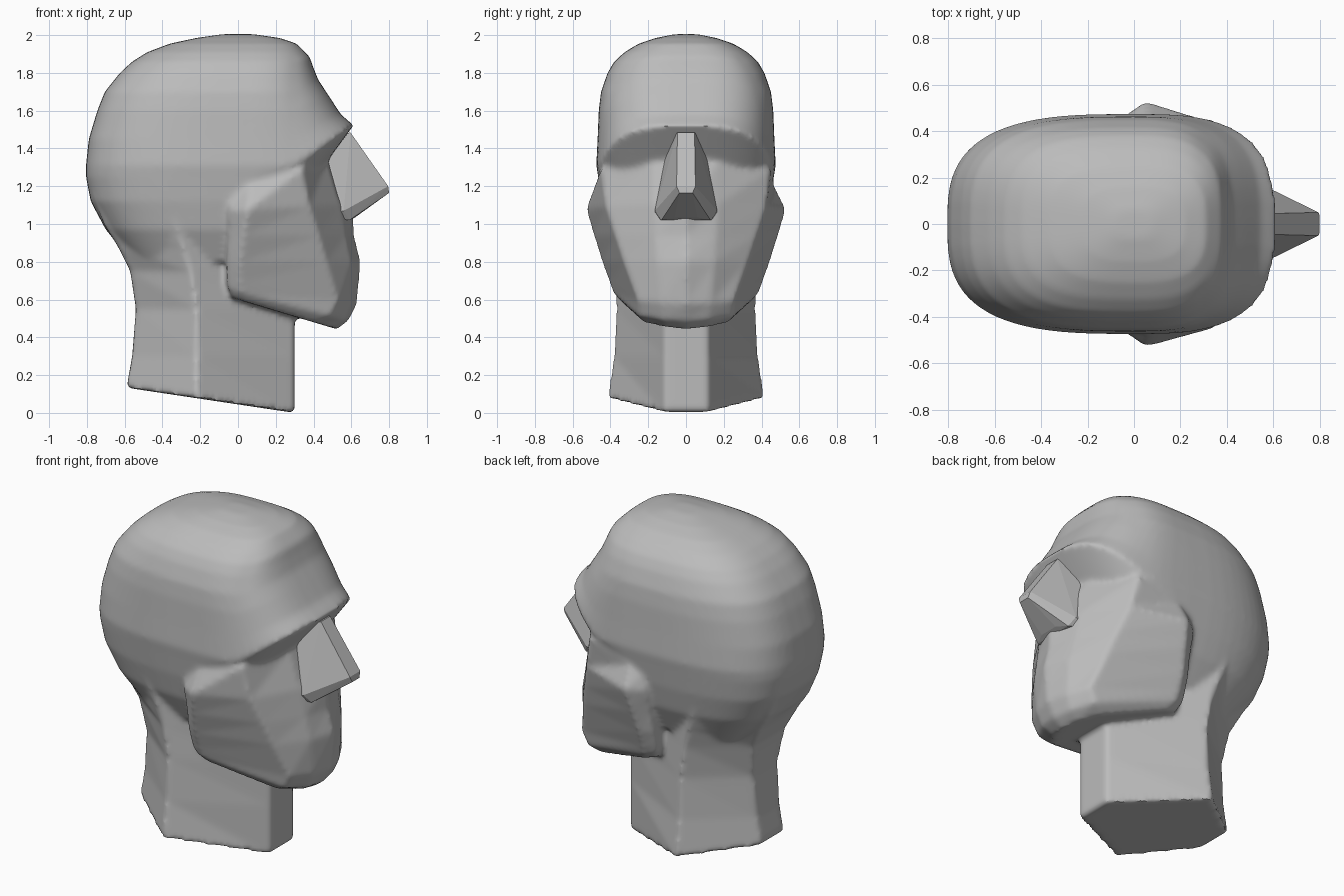
import bpy, bmesh, math

if "Cube" in bpy.data.objects:
    bpy.data.objects.remove(bpy.data.objects["Cube"])

grey = bpy.data.materials.new("clay_grey")
grey.diffuse_color = (0.5, 0.5, 0.5, 1)
grey.use_nodes = True
grey.node_tree.nodes["Principled BSDF"].inputs["Base Color"].default_value = grey.diffuse_color


def to_object(bm, name):
    bmesh.ops.recalc_face_normals(bm, faces=bm.faces)
    mesh = bpy.data.meshes.new(name)
    bm.to_mesh(mesh)
    bm.free()
    ob = bpy.data.objects.new(name, mesh)
    bpy.context.collection.objects.link(ob)
    mesh.materials.append(grey)
    return ob


def loft(bm, rings):
    """Skin a stack of equal-length closed rings and cap both ends."""
    rows = [[bm.verts.new(p) for p in ring] for ring in rings]
    n = len(rows[0])
    for a, b in zip(rows, rows[1:]):
        for i in range(n):
            j = (i + 1) % n
            bm.faces.new((a[i], a[j], b[j], b[i]))
    bm.faces.new(rows[0])
    bm.faces.new(rows[-1])


def mirror_ring(half):
    """Half outline (y >= 0, back to front) completed across y = 0."""
    return half + [(x, -y, z) for x, y, z in reversed(half) if y > 0]


def superellipse(z0, lift, xb, xf, w, n=3.0, count=64):
    """Skull section; the front part rises by 'lift' to follow the brow."""
    ring = []
    for i in range(count):
        a = 2 * math.pi * i / count
        c, s = math.cos(a), math.sin(a)
        px = math.copysign(abs(c) ** (2 / n), c) * (xf if c > 0 else -xb)
        py = math.copysign(abs(s) ** (2 / n), s) * w
        ring.append((px, py, z0 + lift * max(0, px - 0.3)))
    return ring


bm = bmesh.new()

# Skull, with brow overhang and slanted forehead
skull = [(0.80, 0, -.56, .22, .33), (0.97, 0, -.70, .30, .41), (1.12, 0, -.78, .40, .445),
         (1.25, .4, -.805, .46, .465), (1.31, .68, -.805, .612, .475), (1.45, .53, -.79, .545, .468),
         (1.60, .5, -.745, .475, .462), (1.70, .5, -.705, .425, .45), (1.80, .4, -.625, .395, .415),
         (1.86, .3, -.56, .38, .38), (1.91, 0, -.48, .355, .325), (1.955, 0, -.36, .31, .25),
         (1.985, 0, -.22, .22, .16), (2.005, 0, -.08, .08, .06)]
loft(bm, [superellipse(*s) for s in skull])

# Face and jaw: planar front, planar cheeks, rising jaw line
jaw = [(1.34, .3, [(-.03, .44), (.06, .465), (.34, .45), (.47, .17), (.49, 0)]),
       (1.10, .05, [(-.05, .46), (.05, .53), (.38, .425), (.54, .17), (.61, 0)]),
       (0.94, 0, [(-.05, .43), (.03, .49), (.43, .375), (.57, .16), (.615, 0)]),
       (0.80, 0, [(-.06, .40), (.01, .445), (.47, .33), (.60, .15), (.65, 0)]),
       (0.60, -.18, [(-.06, .37), (.01, .405), (.53, .255), (.60, .13), (.63, 0)]),
       (0.51, -.26, [(-.05, .36), (.02, .385), (.49, .25), (.565, .12), (.585, 0)]),
       (0.45, -.30, [(-.03, .33), (.05, .34), (.41, .22), (.50, .10), (.525, 0)])]
loft(bm, [mirror_ring([(x, y, z + k * (x - .5)) for x, y in pts]) for z, k, pts in jaw])

# Six-sided neck with a sloping base
neck = [(0, -.59, .11, -.22, .418), (.30, -.56, .11, -.22, .385), (.55, -.54, .12, -.22, .37),
        (.75, -.57, .15, -.25, .375), (.88, -.635, .18, -.29, .39), (1.0, -.71, .2, -.33, .41),
        (1.15, -.77, .2, -.36, .42)]
rings = []
for z, xb, yb, xw, w in neck:
    half = [(xb, yb), (xw, w), (.30, .115)]
    rings.append(mirror_ring([(x, y, z if z else (.30 - x) * .15) for x, y in half]))
loft(bm, rings)

# Fuse the overlapping solids into one softened skin
head = to_object(bm, "head")
bpy.context.view_layer.objects.active = head
head.select_set(True)
mod = head.modifiers.new("fuse", 'REMESH')
mod.mode = 'VOXEL'
mod.voxel_size = 0.016
soft = head.modifiers.new("soften", 'SMOOTH')
soft.factor = 0.5
soft.iterations = 6
for name in ("fuse", "soften"):
    bpy.ops.object.modifier_apply(modifier=name)
bpy.ops.object.shade_smooth_by_angle(angle=math.radians(40))

# Wedge nose
bm = bmesh.new()
for x, y, z in [(.595, .045, 1.485), (.795, .05, 1.2), (.80, .035, 1.165), (.56, .165, 1.07),
                (.45, .09, 1.45), (.45, .17, 1.04), (.59, .13, 1.02), (.62, .06, 1.035)]:
    bm.verts.new((x, y, z))
    bm.verts.new((x, -y, z))
hull = bmesh.ops.convex_hull(bm, input=bm.verts)
bmesh.ops.delete(bm, geom=[v for v in bm.verts if not v.link_faces], context='VERTS')
to_object(bm, "nose")
